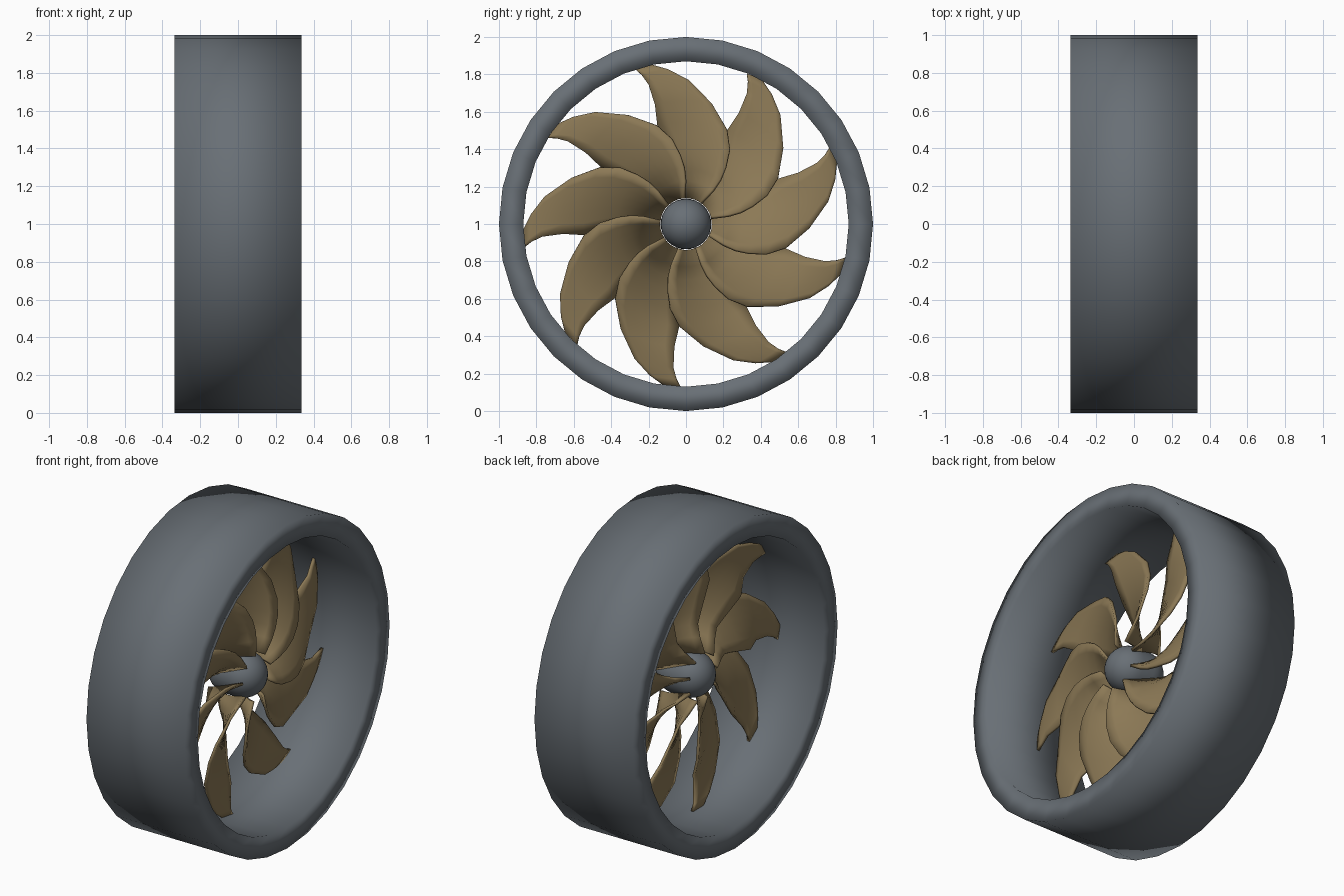
import bpy, bmesh, math
from mathutils import Matrix

cube = bpy.data.objects.get("Cube")
if cube:
    bpy.data.objects.remove(cube, do_unlink=True)

CENTRE = 1.0          # height of the fan axis, which runs along x
BLADES = 9


def material(name, rgb):
    mat = bpy.data.materials.new(name)
    mat.use_nodes = True
    mat.diffuse_color = (*rgb, 1)
    bsdf = next(n for n in mat.node_tree.nodes if n.type == "BSDF_PRINCIPLED")
    bsdf.inputs["Base Color"].default_value = (*rgb, 1)
    return mat


def finish(name, bm, mat):
    bmesh.ops.recalc_face_normals(bm, faces=bm.faces)
    mesh = bpy.data.meshes.new(name)
    bm.to_mesh(mesh)
    bm.free()
    mesh.materials.append(mat)
    mesh.shade_smooth()
    obj = bpy.data.objects.new(name, mesh)
    obj.location.z = CENTRE
    bpy.context.collection.objects.link(obj)
    return obj


def polar(x, radius, degrees):
    a = math.radians(degrees)
    return (x, radius * math.cos(a), radius * math.sin(a))


def revolve(name, profile, sides, mat, closed):
    """Turn an (x, radius) profile around the x axis."""
    bm = bmesh.new()
    rings = [[bm.verts.new(polar(x, r, 90 + 360 * i / sides)) for i in range(sides)]
             for x, r in profile]
    pairs = list(zip(rings, rings[1:]))
    if closed:
        pairs.append((rings[-1], rings[0]))
    for a, b in pairs:
        for i in range(sides):
            j = (i + 1) % sides
            bm.faces.new((a[i], a[j], b[j], b[i]))
    bmesh.ops.remove_doubles(bm, verts=bm.verts, dist=0.0001)
    return finish(name, bm, mat)


steel = material("blue grey steel", (0.14, 0.16, 0.18))
bronze = material("bronze", (0.26, 0.19, 0.092))

# Duct: a wide, thick-walled ring with softly shaded lips
W, OUTER, INNER = 0.335, 1.0, 0.87
revolve("duct", [(-W, OUTER), (W, OUTER), (W, INNER), (-W, INNER)], 32, steel, True)

# Hub: short capsule along the axis
HUB, SHIFT, STEPS = 0.135, 0.04, 8
cap = [(SHIFT + HUB * math.sin(t), HUB * math.cos(t))
       for t in (math.pi / 2 * i / STEPS for i in range(STEPS + 1))]
revolve("hub", [(-x, r) for x, r in reversed(cap)] + cap, 32, steel, False)

# Blade rows: radius, leading angle, leading x, trailing angle, trailing x
ROWS = [
    (0.138, 54, 0.13, 97, -0.12),
    (0.23, 51, 0.13, 96, -0.08),
    (0.30, 52, 0.125, 98, -0.05),
    (0.37, 55, 0.12, 101, -0.05),
    (0.46, 59.5, 0.10, 104, -0.05),
    (0.55, 66.5, 0.07, 106, -0.05),
    (0.66, 78, 0.02, 104.5, -0.01),
    (0.77, 89, 0.0, 105, -0.01),
    (0.83, 96.5, -0.02, 106.5, -0.02),
    (0.868, 102, -0.03, 108, -0.02),
]
COLUMNS = 7


def blade(index):
    bm = bmesh.new()
    grid = []
    for radius, lead, lead_x, trail, trail_x in ROWS:
        row = []
        for c in range(COLUMNS):
            t = c / (COLUMNS - 1)
            row.append(bm.verts.new(polar(lead_x + (trail_x - lead_x) * t, radius,
                                          lead + (trail - lead) * t)))
        grid.append(row)
    for a, b in zip(grid, grid[1:]):
        for c in range(COLUMNS - 1):
            bm.faces.new((a[c], a[c + 1], b[c + 1], b[c]))
    turn = Matrix.Rotation(math.tau * index / BLADES, 4, "X")
    bmesh.ops.transform(bm, matrix=turn, verts=bm.verts)
    obj = finish(f"blade_{index + 1}", bm, bronze)
    thick = obj.modifiers.new("thickness", "SOLIDIFY")
    thick.thickness = 0.016
    thick.offset = 0
    return obj


for i in range(BLADES):
    blade(i)
